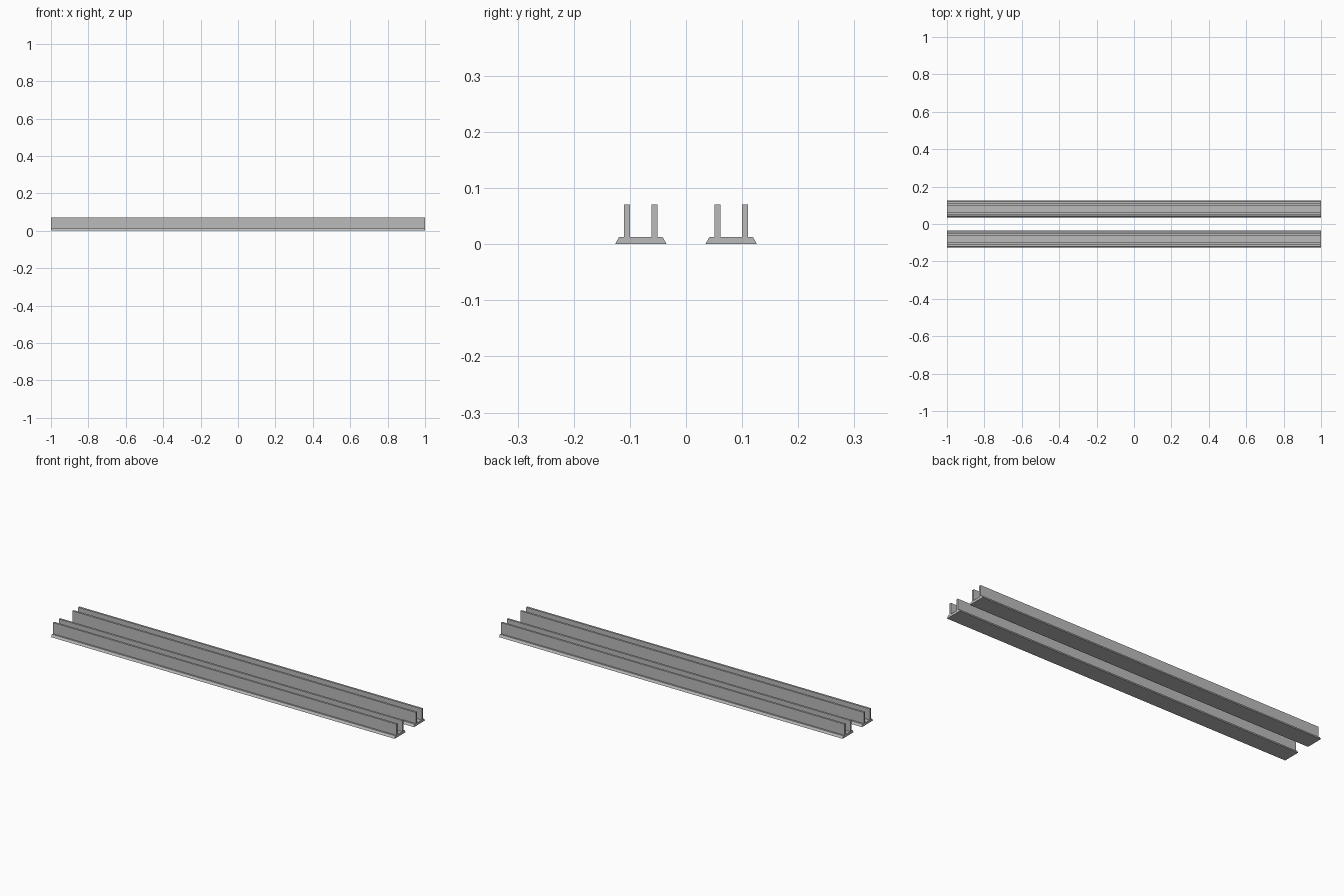
import bpy, bmesh

if "Cube" in bpy.data.objects:
    bpy.data.objects.remove(bpy.data.objects["Cube"])

steel = bpy.data.materials.new("grey_steel")
steel.diffuse_color = (0.5, 0.5, 0.5, 1)
steel.use_nodes = True
steel.node_tree.nodes["Principled BSDF"].inputs["Base Color"].default_value = steel.diffuse_color

# Half of the channel section (offset from rail centre, height), mirrored below
HALF = [(0.0455, 0.0), (0.0455, 0.001), (0.039, 0.0125), (0.030, 0.0125),
        (0.030, 0.071), (0.0193, 0.071), (0.0193, 0.0125)]
SECTION = HALF + [(-y, z) for y, z in reversed(HALF)]


def rail(name, centre_y):
    """Twin-flange rail: the section swept along x."""
    bm = bmesh.new()
    end = bm.faces.new([bm.verts.new((-1, centre_y + y, z)) for y, z in SECTION])
    swept = bmesh.ops.extrude_face_region(bm, geom=[end], use_keep_orig=True)
    verts = [v for v in swept["geom"] if isinstance(v, bmesh.types.BMVert)]
    bmesh.ops.translate(bm, verts=verts, vec=(2, 0, 0))
    bmesh.ops.recalc_face_normals(bm, faces=bm.faces)
    mesh = bpy.data.meshes.new(name)
    bm.to_mesh(mesh)
    bm.free()
    mesh.materials.append(steel)
    bpy.context.collection.objects.link(bpy.data.objects.new(name, mesh))


# Front and back rails
rail("front_rail", -0.0805)
rail("back_rail", 0.0805)
